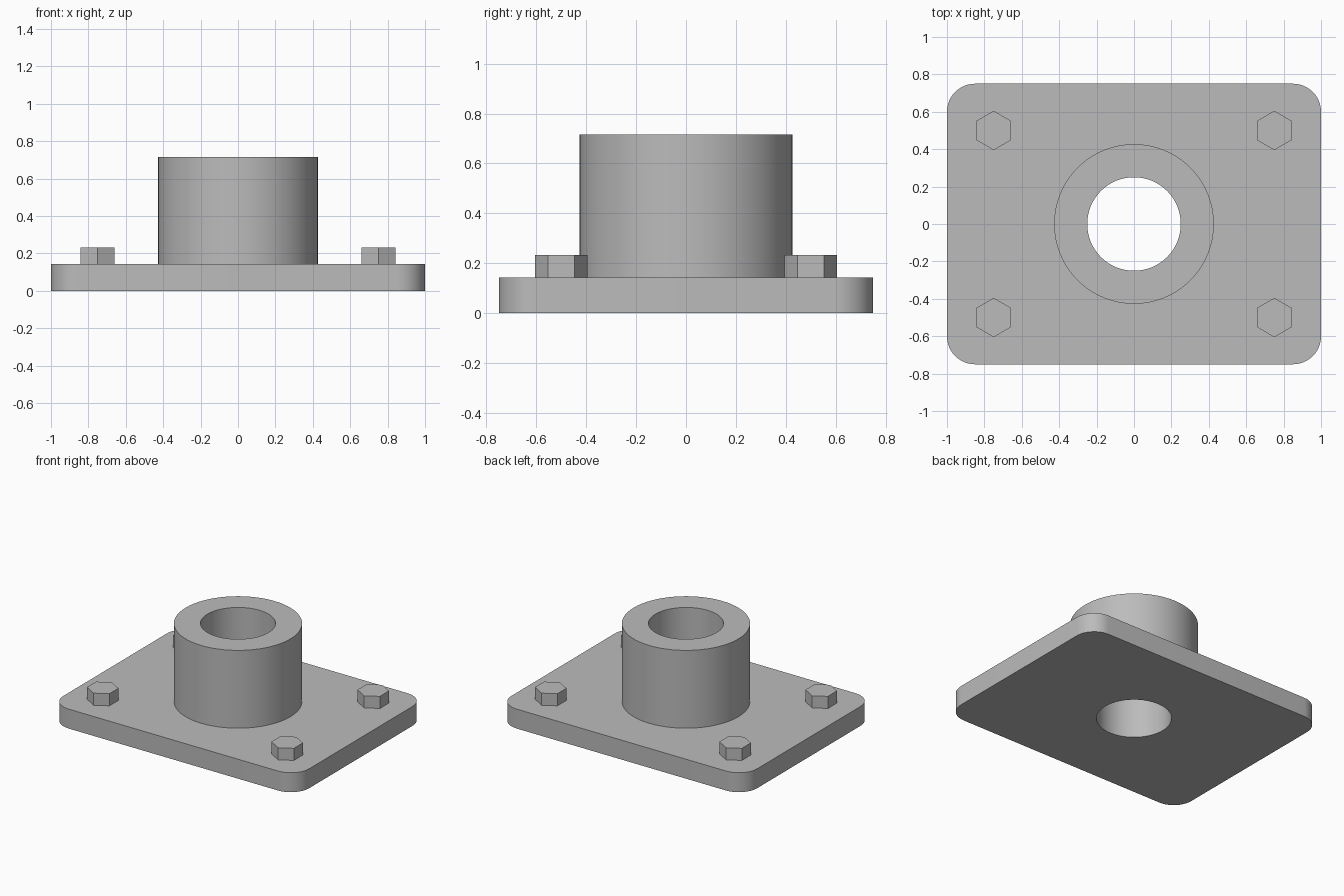
import bpy, bmesh
from math import cos, sin, pi, radians

cube = bpy.data.objects.get("Cube")
if cube:
    bpy.data.objects.remove(cube, do_unlink=True)

grey = bpy.data.materials.new("plain_grey")
grey.use_nodes = True
grey.diffuse_color = (0.5, 0.5, 0.5, 1)
grey.node_tree.nodes["Principled BSDF"].inputs["Base Color"].default_value = grey.diffuse_color

PLATE_TOP, HUB_TOP, BOLT_TOP = 0.143, 0.715, 0.232
HUB_R, BORE_R = 0.427, 0.25


def circle(r, n, cx=0, cy=0, start=0):
    return [(cx + r * cos(start + 2 * pi * i / n), cy + r * sin(start + 2 * pi * i / n))
            for i in range(n)]


def rounded_rect(hx, hy, r, steps):
    pts = []
    for k, (sx, sy) in enumerate([(1, 1), (-1, 1), (-1, -1), (1, -1)]):
        for i in range(steps + 1):
            a = pi / 2 * (k + i / steps)
            pts.append((sx * (hx - r) + r * cos(a), sy * (hy - r) + r * sin(a)))
    return pts


def extrude_outline(name, loops, z0, z1, smooth=True):
    """Fill an outline (further loops are holes) and extrude it upward."""
    bm = bmesh.new()
    edges = []
    for loop in loops:
        vs = [bm.verts.new((x, y, z0)) for x, y in loop]
        edges += [bm.edges.new((vs[i - 1], vs[i])) for i in range(len(vs))]
    if len(loops) == 1:
        bm.faces.new(vs)
    else:
        bmesh.ops.triangle_fill(bm, edges=edges, use_beauty=True, normal=(0, 0, 1))
    top = bmesh.ops.extrude_face_region(bm, geom=bm.faces[:], use_keep_orig=True)["geom"]
    bmesh.ops.translate(bm, vec=(0, 0, z1 - z0),
                        verts=[g for g in top if isinstance(g, bmesh.types.BMVert)])
    bmesh.ops.recalc_face_normals(bm, faces=bm.faces[:])
    mesh = bpy.data.meshes.new(name)
    bm.to_mesh(mesh)
    bm.free()
    mesh.materials.append(grey)
    obj = bpy.data.objects.new(name, mesh)
    bpy.context.collection.objects.link(obj)
    if smooth:
        bpy.ops.object.select_all(action="DESELECT")
        obj.select_set(True)
        bpy.context.view_layer.objects.active = obj
        bpy.ops.object.shade_smooth_by_angle(angle=radians(30))
    return obj


# Base plate with rounded corners and the bore through it
extrude_outline("base_plate", [rounded_rect(1, 0.75, 0.15, 12), circle(BORE_R, 64)], 0, PLATE_TOP)

# Hollow hub
extrude_outline("hub", [circle(HUB_R, 64), circle(BORE_R, 64)], PLATE_TOP, HUB_TOP)

# Hexagonal bolt heads near the corners
for side, sx in (("left", 1), ("right", -1)):
    for end, sy in (("front", -1), ("back", 1)):
        extrude_outline(f"bolt_head_{end}_{side}",
                        [circle(0.105, 6, 0.75 * sx, 0.5 * sy, pi / 2)],
                        PLATE_TOP, BOLT_TOP, smooth=False)
